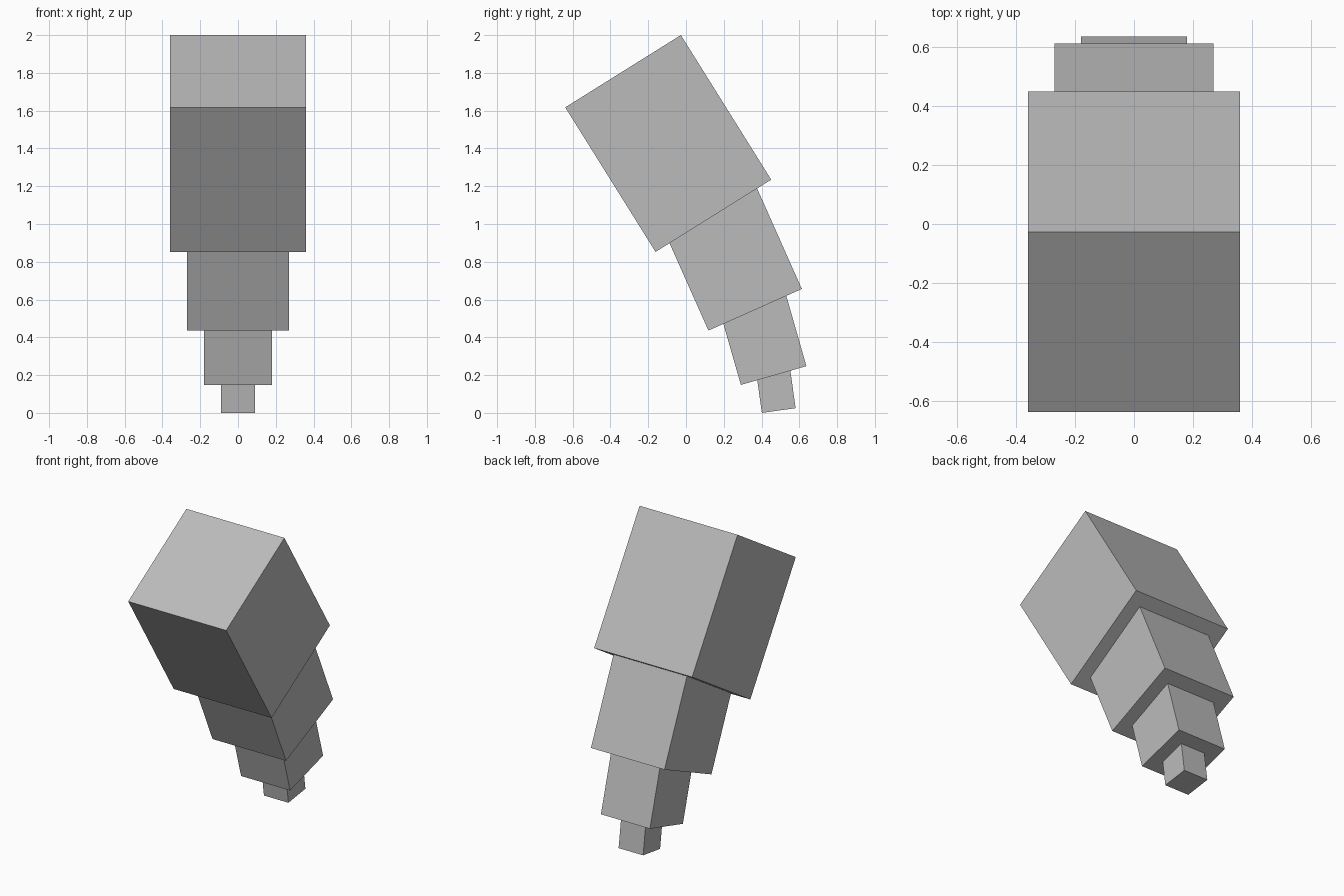
import bpy
import math

cube = bpy.data.objects.get("Cube")
if cube:
    bpy.data.objects.remove(cube, do_unlink=True)

# Single plain grey
grey = bpy.data.materials.new("plain grey")
grey.use_nodes = True
colour = (0.5, 0.5, 0.5, 1.0)
grey.diffuse_color = colour
grey.node_tree.nodes["Principled BSDF"].inputs["Base Color"].default_value = colour


def segment(name, width, tilt_deg, base_y, base_z):
    """Square block standing on its base centre, leaning toward the front."""
    height = width * 1.25
    t = math.radians(tilt_deg)
    centre = (0,
              base_y - math.sin(t) * height / 2,
              base_z + math.cos(t) * height / 2)
    bpy.ops.mesh.primitive_cube_add(size=1, location=centre, rotation=(t, 0, 0))
    ob = bpy.context.object
    ob.name = name
    ob.scale = (width, width, height)
    ob.data.materials.append(grey)


# Chain of blocks, each larger and leaning 8 degrees further than the last
segments = [
    ("tip_segment", 0.491, 0.0125),
    ("lower_segment", 0.464, 0.198),
    ("middle_segment", 0.366, 0.546),
    ("top_segment", 0.145, 1.0435),
]
for i, (name, y, z) in enumerate(segments, start=1):
    segment(name, 0.1805 * i, 8 * i, y, z)
